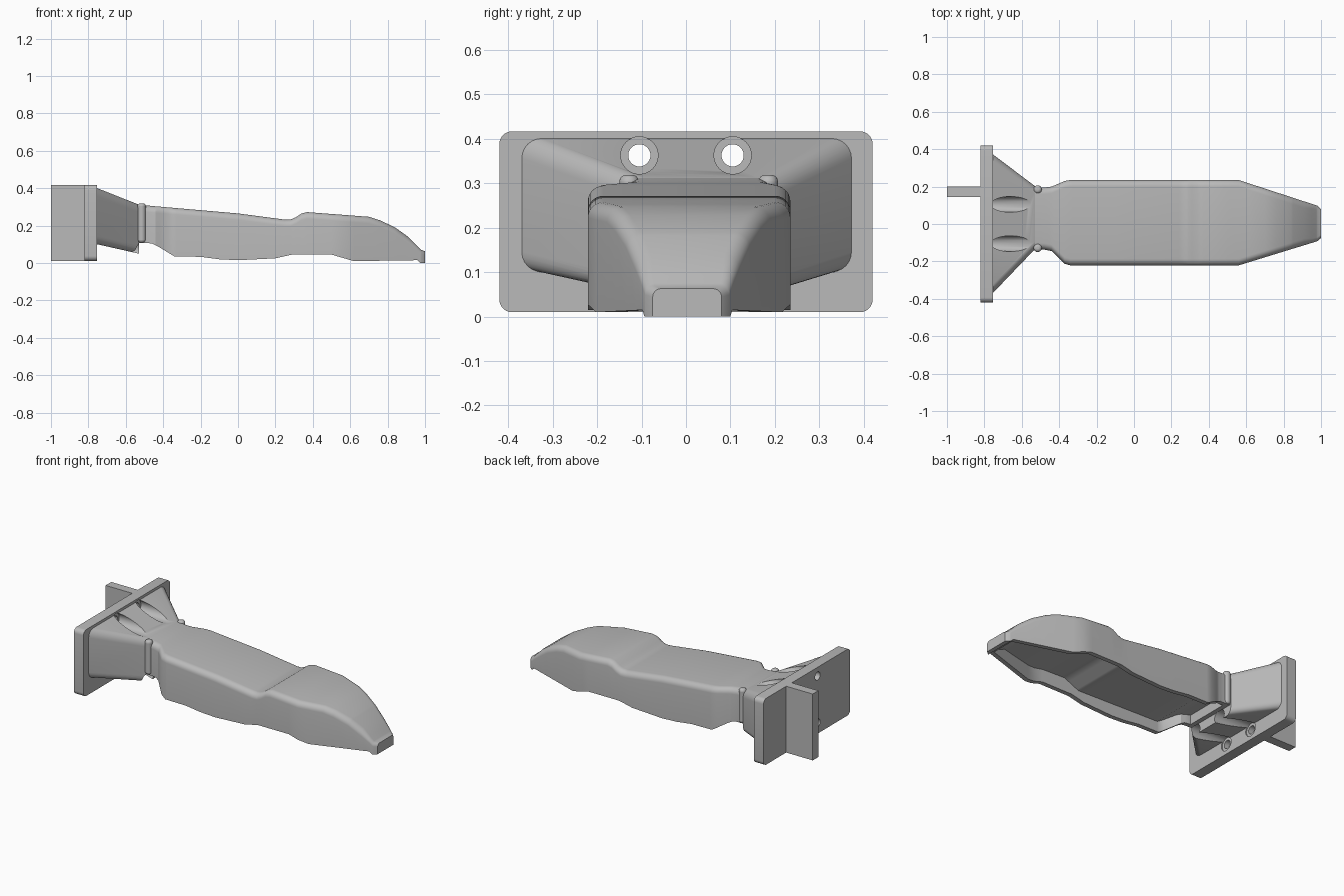
import bpy, bmesh, math

cube = bpy.data.objects.get("Cube")
if cube:
    bpy.data.objects.remove(cube, do_unlink=True)

grey = bpy.data.materials.new("plain_grey")
grey.use_nodes = True
grey.diffuse_color = (0.49, 0.49, 0.49, 1)
for node in grey.node_tree.nodes:
    if node.type == 'BSDF_PRINCIPLED':
        node.inputs["Base Color"].default_value = grey.diffuse_color
        node.inputs["Roughness"].default_value = 0.6


def loft(name, rings):
    """Skin equal-length closed rings and cap both ends."""
    bm = bmesh.new()
    rows = [[bm.verts.new(p) for p in ring] for ring in rings]
    count = len(rows[0])
    for a, b in zip(rows, rows[1:]):
        for i in range(count):
            j = (i + 1) % count
            bm.faces.new((a[i], a[j], b[j], b[i]))
    bm.faces.new(rows[0])
    bm.faces.new(rows[-1])
    bmesh.ops.recalc_face_normals(bm, faces=bm.faces)
    mesh = bpy.data.meshes.new(name)
    bm.to_mesh(mesh)
    bm.free()
    obj = bpy.data.objects.new(name, mesh)
    bpy.context.collection.objects.link(obj)
    mesh.materials.append(grey)
    return obj


def arc(x, cy, cz, r, start, steps=6):
    """Quarter circle in the y-z plane."""
    angles = [math.radians(start + 90 * i / steps) for i in range(steps + 1)]
    return [(x, cy + r * math.cos(a), cz + r * math.sin(a)) for a in angles]


def rounded(x, y0, y1, z0, z1, r):
    return (arc(x, y1 - r, z1 - r, r, 0) + arc(x, y0 + r, z1 - r, r, 90)
            + arc(x, y0 + r, z0 + r, r, 180) + arc(x, y1 - r, z0 + r, r, 270))


def interp(points, x):
    if x <= points[0][0]:
        return points[0][1]
    for (xa, a), (xb, b) in zip(points, points[1:]):
        if x <= xb:
            return a + (b - a) * (x - xa) / (xb - xa)
    return points[-1][1]


def smooth(obj):
    bpy.ops.object.select_all(action='DESELECT')
    obj.select_set(True)
    bpy.context.view_layer.objects.active = obj
    bpy.ops.object.shade_smooth_by_angle(angle=math.radians(32))


def drill(obj, x0, x1, r, centres):
    """Cut round holes running along x."""
    for y, z in centres:
        bpy.ops.mesh.primitive_cylinder_add(
            vertices=32, radius=r, depth=x1 - x0,
            location=((x0 + x1) / 2, y, z), rotation=(0, math.pi / 2, 0))
        cutter = bpy.context.object
        mod = obj.modifiers.new("hole", 'BOOLEAN')
        mod.operation = 'DIFFERENCE'
        mod.solver = 'EXACT'
        mod.object = cutter
        bpy.context.view_layer.objects.active = obj
        bpy.ops.object.modifier_apply(modifier=mod.name)
        bpy.data.objects.remove(cutter, do_unlink=True)


# Long body, hollow from below
top = [(-.53, .312), (-.45, .304), (0, .265), (.25, .232), (.28, .232), (.31, .245),
       (.34, .265), (.37, .272), (.7, .247), (.76, .228), (.84, .19), (.91, .14),
       (.96, .09), (.98, .07), (1, .063)]
bottom = [(-.53, .108), (-.46, .105), (-.43, .09), (-.34, .035), (-.2, .033), (-.1, .02),
          (0, .015), (.2, .025), (.29, .045), (.5, .045), (.62, .01), (.96, .015),
          (.975, 0), (1, 0)]
left = [(-.53, .197), (-.48, .195), (-.44, .2), (-.37, .23),
        (-.34, .235), (.56, .235), (.98, .098), (1, .08)]
right = [(-.53, -.137), (-.48, -.137), (-.44, -.145),
         (-.37, -.213), (-.34, -.221), (.56, -.221), (.98, -.092), (1, -.075)]
roof = [(-.501, 0), (-.5, .165), (-.42, .15), (-.33, .1), (.24, .085), (.34, .13),
        (.5, .125), (.62, .1), (.85, .085), (.95, .03), (.951, 0)]
WALL = 0.028


def body_ring(x):
    y0, y1, z0, z1 = (interp(p, x) for p in (right, left, bottom, top))
    r = min(0.035, (z1 - z0) * 0.3)
    inner = max(z0, interp(roof, x))
    return ([(x, y1, z0)] + arc(x, y1 - r, z1 - r, r, 0)
            + arc(x, y0 + r, z1 - r, r, 90) + [(x, y0, z0)]
            + [(x, y0 + WALL, z0), (x, y0 + WALL, inner),
               (x, y1 - WALL, inner), (x, y1 - WALL, z0)])


stations = sorted({x for p in (top, bottom, left, right, roof) for x, _ in p})
body = loft("hollow_body", [body_ring(x) for x in stations])
smooth(body)

# Upright round beads at the corners of the neck
for side, y in (("left", .185), ("right", -.128)):
    bpy.ops.mesh.primitive_cylinder_add(vertices=24, radius=.022, depth=.21,
                                        location=(-.515, y, .214))
    bead = bpy.context.object
    bead.name = side + "_neck_bead"
    bead.data.materials.append(grey)
    mod = bead.modifiers.new("rounding", 'BEVEL')
    mod.width = .015
    mod.segments = 4
    smooth(bead)

# Flared socket between plate and body, with bolt recesses
bolts = [(y, z) for y in (-.105, .105) for z in (.363, .075)]
flare = loft("flared_socket", [rounded(-.765, -.38, .38, .103, .405, .045),
                               rounded(-.53, -.135, .203, .05, .312, .04)])
drill(flare, -.8, -.52, .042, bolts)
smooth(flare)

# Mounting plate with through holes and shallow seats
plate = loft("mounting_plate", [rounded(x, -.42, .42, .01, .417, .028) for x in (-.82, -.755)])
drill(plate, -.9, -.7, .025, bolts)
drill(plate, -.762, -.7, .042, bolts)
smooth(plate)

# Upright tab behind the plate
loft("rear_tab", [[(x, .145, .01), (x, .2, .01), (x, .2, .417), (x, .145, .417)]
                  for x in (-1, -.815)])
